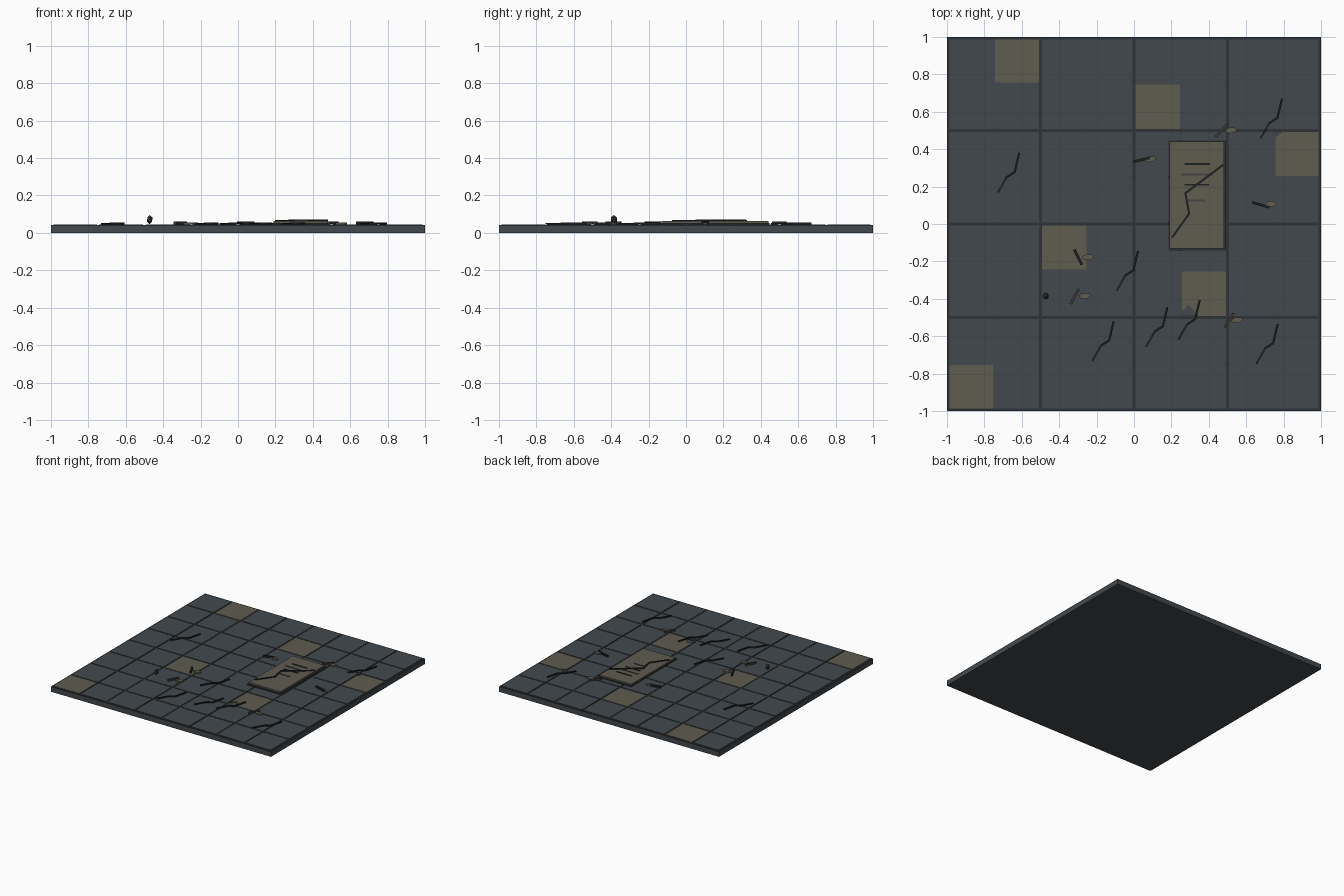
import bpy, bmesh, math
from mathutils import Vector

if "Cube" in bpy.data.objects:
    bpy.data.objects.remove(bpy.data.objects["Cube"])


def material(name, r, g, b):
    m = bpy.data.materials.new(name)
    m.diffuse_color = (r, g, b, 1)
    m.use_nodes = True
    m.node_tree.nodes["Principled BSDF"].inputs["Base Color"].default_value = m.diffuse_color
    return m


SLATE = material("slate", 0.054, 0.066, 0.075)
GROUT = material("dark grout", 0.028, 0.033, 0.037)
SAND = material("worn sandstone", 0.115, 0.108, 0.080)
CRACK = material("crack black", 0.012, 0.014, 0.016)
CHIP = material("splinter brown", 0.045, 0.043, 0.036)
ETCH = material("etched grey", 0.055, 0.055, 0.065)


def prism(bm, pts, z0, z1, mat=0):
    """Closed upright prism over a counter-clockwise outline."""
    lo = [bm.verts.new((x, y, z0)) for x, y in pts]
    hi = [bm.verts.new((x, y, z1)) for x, y in pts]
    n = len(pts)
    faces = [bm.faces.new(lo[::-1]), bm.faces.new(hi)]
    for i in range(n):
        j = (i + 1) % n
        faces.append(bm.faces.new((lo[i], lo[j], hi[j], hi[i])))
    for f in faces:
        f.material_index = mat


def rect(x0, x1, y0, y1):
    return [(x0, y0), (x1, y0), (x1, y1), (x0, y1)]


def bar(bm, a, b, width, z0, z1, mat=0):
    a, b = Vector(a), Vector(b)
    d = (b - a).normalized()
    s = Vector((-d.y, d.x)) * width / 2
    e = d * width * 0.25
    prism(bm, [tuple(p) for p in (a - s - e, b - s + e, b + s + e, a + s - e)], z0, z1, mat)


def finish(bm, name, *mats):
    me = bpy.data.meshes.new(name)
    bmesh.ops.recalc_face_normals(bm, faces=bm.faces[:])
    bm.to_mesh(me)
    bm.free()
    ob = bpy.data.objects.new(name, me)
    for m in mats:
        me.materials.append(m)
    bpy.context.collection.objects.link(ob)
    return ob


TOP = 0.046

# foundation slab
bm = bmesh.new()
prism(bm, rect(-1, 1, -1, 1), 0, 0.040)
finish(bm, "floor_slab", SLATE)

# dark joint strips every half unit, and along the rim
bm = bmesh.new()
for c in (-0.993, -0.5, 0, 0.5, 0.993):
    w = 0.007 if abs(c) > 0.9 else 0.010
    prism(bm, rect(c - w, c + w, -1, 1), 0.038, 0.043)
    prism(bm, rect(-1, 1, c - w, c + w), 0.038, 0.0432)
finish(bm, "joint_strips", GROUT)

# paving tiles: 8 x 8, a few in sandstone, two of them with broken corners
sandy = {(0, 0), (1, 7), (4, 6), (7, 5), (2, 3), (5, 2)}
bm = bmesh.new()


def span(i):
    c = -1 + 0.25 * i
    if i % 2 == 0:
        return c + (0.014 if i == 0 else 0.008), c + 0.247
    return c + 0.006, c + (0.236 if i == 7 else 0.241)


for i in range(8):
    for j in range(8):
        (x0, x1), (y0, y1) = span(i), span(j)
        pts = rect(x0, x1, y0, y1)
        if (i, j) == (7, 5):
            pts = pts[:3] + [(x0 + 0.035, y1), (x0, y1 - 0.03)]
        if (i, j) == (5, 2):
            pts = [(x0 + 0.09, y0), (x1, y0), (x1, y1), (x0, y1), (x0, y0 + 0.025),
                   (x0 + 0.035, y0 + 0.062), (x0 + 0.065, y0 + 0.03)]
        prism(bm, pts, 0.038, TOP, int((i, j) in sandy))
finish(bm, "paving_tiles", SLATE, SAND)

# raised grave-like panel with a dark plinth
bm = bmesh.new()
prism(bm, rect(0.185, 0.492, -0.145, 0.447), 0.040, 0.053)
finish(bm, "panel_plinth", GROUT)
bm = bmesh.new()
prism(bm, rect(0.190, 0.480, -0.132, 0.440), 0.050, 0.064)
finish(bm, "raised_panel", SAND)

# etched lines on the panel
bm = bmesh.new()
for x0, x1, y, m in ((0.27, 0.405, 0.32, 0), (0.25, 0.42, 0.265, 1),
                     (0.27, 0.40, 0.21, 0), (0.28, 0.38, 0.125, 1)):
    prism(bm, rect(x0, x1, y - 0.005, y + 0.005), 0.063, 0.068, m)
finish(bm, "panel_etching", CRACK, ETCH)


def crack(bm, pts, z0, z1):
    for k in range(len(pts) - 1):
        bar(bm, pts[k], pts[k + 1], 0.011, z0, z1 + 0.0003 * k)


bm = bmesh.new()
crack(bm, [(0.205, -0.07), (0.295, 0.055), (0.275, 0.165), (0.475, 0.315)], 0.062, 0.070)
finish(bm, "panel_crack", CRACK)

# repeated floor cracks
shape = [(0, 0), (0.046, 0.08), (0.089, 0.108), (0.113, 0.208)]
bm = bmesh.new()
for sx, sy in ((-0.727, 0.17), (-0.092, -0.355), (-0.222, -0.73), (0.065, -0.655),
               (0.238, -0.617), (0.655, -0.745), (0.678, 0.46)):
    crack(bm, [(sx + x, sy + y) for x, y in shape], 0.044, 0.054)
finish(bm, "floor_cracks", CRACK)

# rubble: a dark splinter beside a flat sandstone flake
outline = [(1, 0.1), (0.6, 0.85), (-0.2, 1), (-0.85, 0.5),
           (-1, -0.3), (-0.4, -0.9), (0.4, -0.8)]
splinters, flakes = bmesh.new(), bmesh.new()
for a, b, c, m in (((0.0, 0.333), (0.082, 0.353), (0.088, 0.345), 0),
                   ((0.44, 0.468), (0.497, 0.53), (0.52, 0.50), 1),
                   ((0.635, 0.115), (0.72, 0.090), (0.732, 0.106), 0),
                   ((-0.318, -0.14), (-0.28, -0.215), (-0.245, -0.178), 0),
                   ((-0.337, -0.425), (-0.297, -0.35), (-0.262, -0.385), 1),
                   ((0.487, -0.55), (0.53, -0.48), (0.552, -0.515), 1)):
    bar(splinters, a, b, 0.014, 0.044, 0.060, m)
    prism(flakes, [(c[0] + 0.032 * x, c[1] + 0.017 * y) for x, y in outline], 0.044, 0.056)
finish(splinters, "splinters", CRACK, CHIP)
finish(flakes, "stone_flakes", SAND)

# small loose stone
bm = bmesh.new()
bmesh.ops.create_icosphere(bm, subdivisions=1, radius=1)
for v in bm.verts:
    v.co = Vector((-0.472 + v.co.x * 0.017, -0.386 + v.co.y * 0.019, 0.071 + v.co.z * 0.025))
finish(bm, "loose_stone", CHIP)
